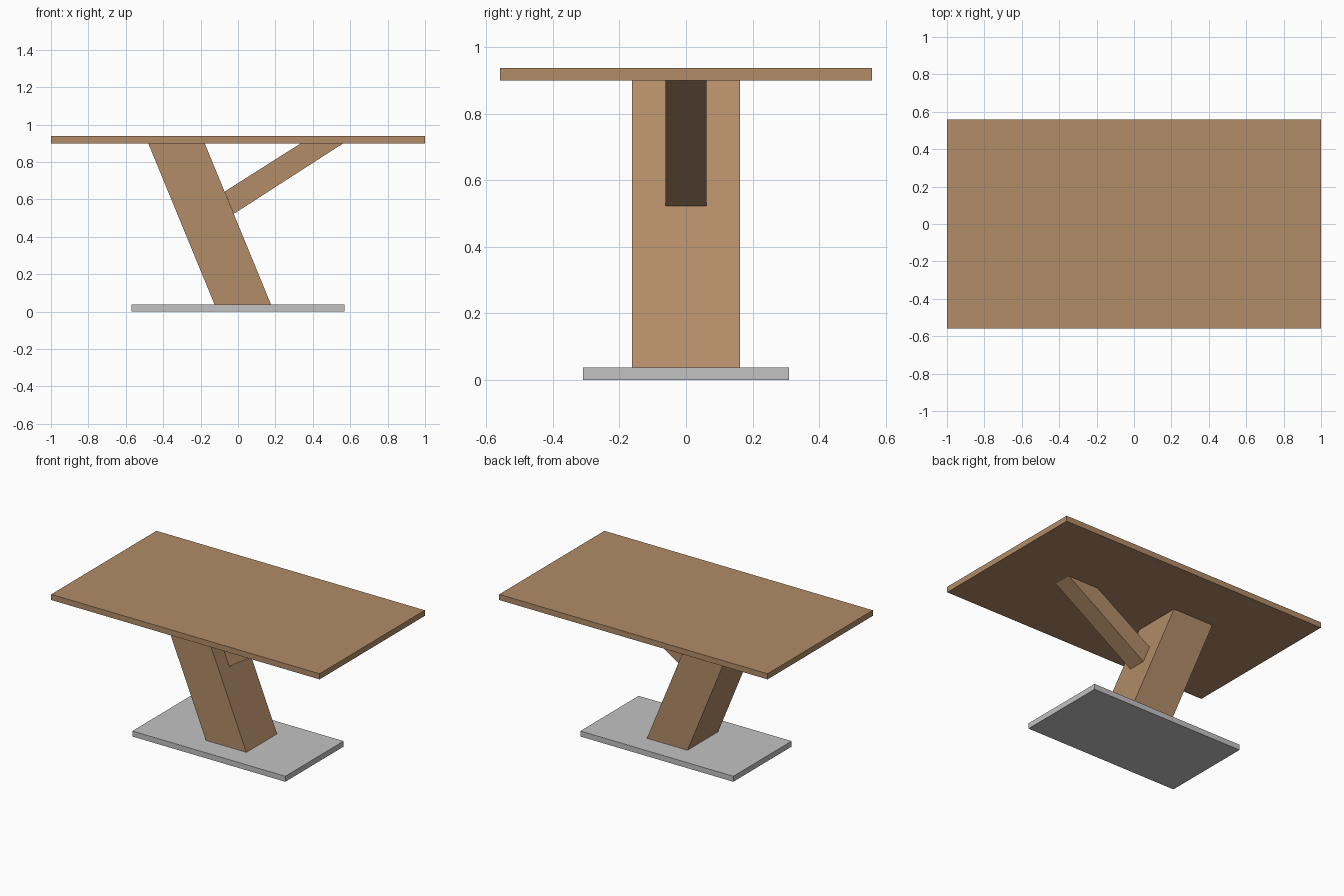
import bpy
import bmesh

cube = bpy.data.objects.get("Cube")
if cube:
    bpy.data.objects.remove(cube, do_unlink=True)


def make_material(name, color):
    mat = bpy.data.materials.new(name)
    mat.use_nodes = True
    mat.diffuse_color = color
    mat.node_tree.nodes["Principled BSDF"].inputs["Base Color"].default_value = color
    return mat


def extrude_profile(name, profile, half_depth, mat):
    """Extrude an (x, z) outline evenly to both sides of y = 0."""
    bm = bmesh.new()
    face = bm.faces.new([bm.verts.new((x, -half_depth, z)) for x, z in profile])
    result = bmesh.ops.extrude_face_region(bm, geom=[face])
    verts = [g for g in result["geom"] if isinstance(g, bmesh.types.BMVert)]
    bmesh.ops.translate(bm, verts=verts, vec=(0, 2 * half_depth, 0))
    bmesh.ops.recalc_face_normals(bm, faces=bm.faces)
    mesh = bpy.data.meshes.new(name)
    bm.to_mesh(mesh)
    bm.free()
    mesh.materials.append(mat)
    obj = bpy.data.objects.new(name, mesh)
    bpy.context.collection.objects.link(obj)
    return obj


def slab(name, half_x, half_y, bottom, top, mat):
    outline = [(-half_x, bottom), (half_x, bottom), (half_x, top), (-half_x, top)]
    return extrude_profile(name, outline, half_y, mat)


wood = make_material("warm wood", (0.445, 0.262, 0.138, 1))
metal = make_material("light grey metal", (0.54, 0.54, 0.54, 1))

base_top, table_bottom, table_top = 0.037, 0.9, 0.938

# Flat slabs
slab("base_plate", 0.57, 0.31, 0, base_top, metal)
slab("table_top", 1.0, 0.56, table_bottom, table_top, wood)

# Leaning main leg
extrude_profile("slanted_leg", [(-0.125, base_top), (0.177, base_top),
                                (-0.178, table_bottom), (-0.48, table_bottom)],
                0.163, wood)

# Narrow brace from the leg up to the table top
extrude_profile("diagonal_brace", [(-0.071, 0.642), (-0.022, 0.523),
                                   (0.563, table_bottom), (0.336, table_bottom)],
                0.061, wood)
